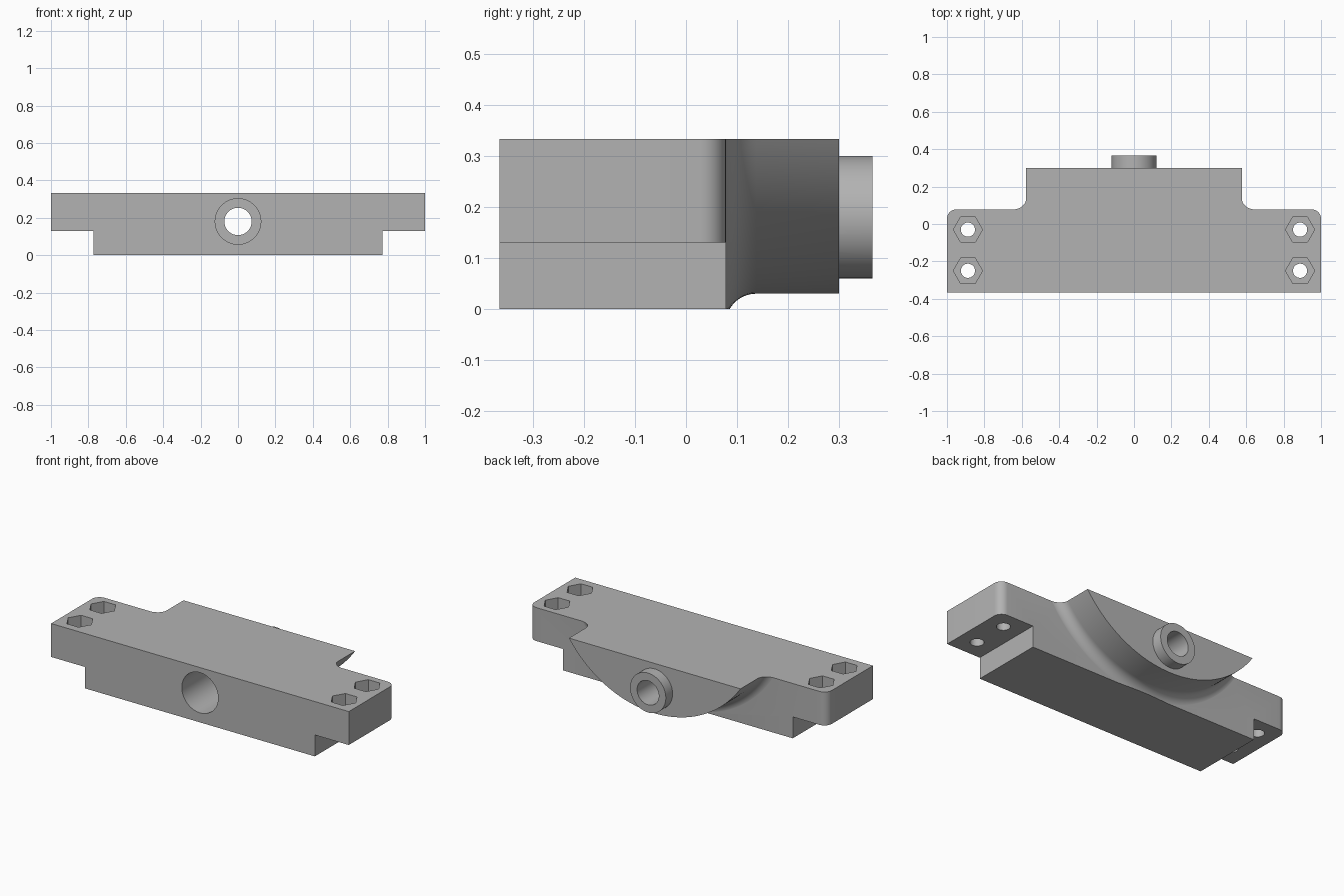
import bpy
import bmesh
from math import pi, sin, cos
from mathutils import Matrix, Vector

if "Cube" in bpy.data.objects:
    bpy.data.objects.remove(bpy.data.objects["Cube"], do_unlink=True)

# Main dimensions
TOP, STEP = 0.333, 0.13
FRONT, BACK, BOSS_END, PIPE_END = -0.365, 0.078, 0.3, 0.365
BOSS_R, BOSS_Z, FILLET = 0.7, 0.73, 0.06
BORE_Z = 0.18

grey = bpy.data.materials.new("machined grey")
grey.use_nodes = True
colour = (0.45, 0.45, 0.45, 1)
grey.diffuse_color = colour
grey.node_tree.nodes["Principled BSDF"].inputs["Base Color"].default_value = colour


def finish(name, bm):
    bmesh.ops.recalc_face_normals(bm, faces=bm.faces)
    mesh = bpy.data.meshes.new(name)
    bm.to_mesh(mesh)
    bm.free()
    mesh.materials.append(grey)
    obj = bpy.data.objects.new(name, mesh)
    bpy.context.collection.objects.link(obj)
    return obj


def box(name, low, high):
    low, high = Vector(low), Vector(high)
    bm = bmesh.new()
    bmesh.ops.create_cube(bm, size=1)
    bmesh.ops.scale(bm, vec=high - low, verts=bm.verts)
    bmesh.ops.translate(bm, vec=(low + high) / 2, verts=bm.verts)
    return finish(name, bm)


def rod(name, start, end, radius, sides=64):
    """Prism or cylinder running from start to end."""
    start, end = Vector(start), Vector(end)
    axis = end - start
    turn = axis.to_track_quat('Z', 'Y').to_matrix().to_4x4()
    bm = bmesh.new()
    bmesh.ops.create_cone(bm, cap_ends=True, segments=sides, radius1=radius,
                          radius2=radius, depth=axis.length,
                          matrix=Matrix.Translation((start + end) / 2) @ turn)
    return finish(name, bm)


def combine(body, tool, operation):
    mod = body.modifiers.new(operation.lower(), 'BOOLEAN')
    mod.operation, mod.solver, mod.object = operation, 'EXACT', tool
    bpy.context.view_layer.objects.active = body
    bpy.ops.object.modifier_apply(modifier=mod.name)
    bpy.data.objects.remove(tool, do_unlink=True)


# Plate, extruded past its final height, with rounded back corners
bm = bmesh.new()
r = 0.05
outline = [(-1, FRONT), (1, FRONT)]
for side, first in ((1, 0), (-1, pi / 2)):
    for i in range(9):
        a = first + i * pi / 16
        outline.append((side * (1 - r) + r * cos(a), BACK - r + r * sin(a)))
face = bm.faces.new([bm.verts.new((x, y, -0.1)) for x, y in outline])
up = bmesh.ops.extrude_face_region(bm, geom=[face])["geom"]
bmesh.ops.translate(bm, vec=(0, 0, 0.6),
                    verts=[v for v in up if isinstance(v, bmesh.types.BMVert)])
body = finish("mounting_block", bm)

# Round boss with a fillet at its root, spun about a front-to-back axis
profile = [(0, 0), (BOSS_R + FILLET, 0)]
for i in range(11):
    a = i * pi / 20
    profile.append((BOSS_R + FILLET * (1 - sin(a)),
                    BACK - 0.0005 + FILLET * (1 - cos(a))))
profile += [(BOSS_R, BOSS_END), (0, BOSS_END)]
bm = bmesh.new()
verts = [bm.verts.new((x, y, BOSS_Z)) for x, y in profile]
edges = [bm.edges.new(pair) for pair in zip(verts, verts[1:])]
bmesh.ops.spin(bm, geom=verts + edges, cent=(0, 0, BOSS_Z), axis=(0, 1, 0),
               angle=2 * pi, steps=160)
bmesh.ops.remove_doubles(bm, verts=bm.verts, dist=0.0001)
combine(body, finish("boss", bm), 'UNION')

# Trim to the final top and underside
combine(body, box("top_trim", (-2, -2, TOP), (2, 2, 2)), 'DIFFERENCE')
combine(body, box("bottom_trim", (-2, -2, -1), (2, 2, 0)), 'DIFFERENCE')

# Pipe stub at the back, wide bore from the front, narrow bore all through
combine(body, rod("pipe", (0, 0.2, BORE_Z), (0, PIPE_END, BORE_Z), 0.12), 'UNION')
combine(body, rod("wide_bore", (0, -0.5, BORE_Z), (0, BACK, BORE_Z), 0.122), 'DIFFERENCE')
combine(body, rod("narrow_bore", (0, -0.5, BORE_Z), (0, 0.5, BORE_Z), 0.073), 'DIFFERENCE')

# Stepped ears with hexagonal nut pockets and bolt holes
for side in (-1, 1):
    x0, x1 = sorted((side * 0.772, side * 1.5))
    combine(body, box("step", (x0, -1, -0.5), (x1, 1, STEP)), 'DIFFERENCE')
    for y in (-0.03, -0.25):
        x = side * 0.888
        pocket = rod("nut_pocket", (x, y, TOP - 0.1), (x, y, 0.5), 0.078, 6)
        # Point two corners of the hexagon sideways
        c = Vector((x, y, 0))
        tip = max(pocket.data.vertices, key=lambda v: abs(v.co.y - y)).co - c
        if abs(tip.y) > 0.075:
            pocket.data.transform(Matrix.Translation(c) @ Matrix.Rotation(pi / 6, 4, 'Z')
                                  @ Matrix.Translation(-c))
        combine(body, pocket, 'DIFFERENCE')
        combine(body, rod("bolt_hole", (x, y, 0), (x, y, 0.5), 0.038, 32), 'DIFFERENCE')

bpy.ops.object.select_all(action='DESELECT')
body.select_set(True)
bpy.context.view_layer.objects.active = body
bpy.ops.object.shade_smooth_by_angle(angle=pi / 6)
